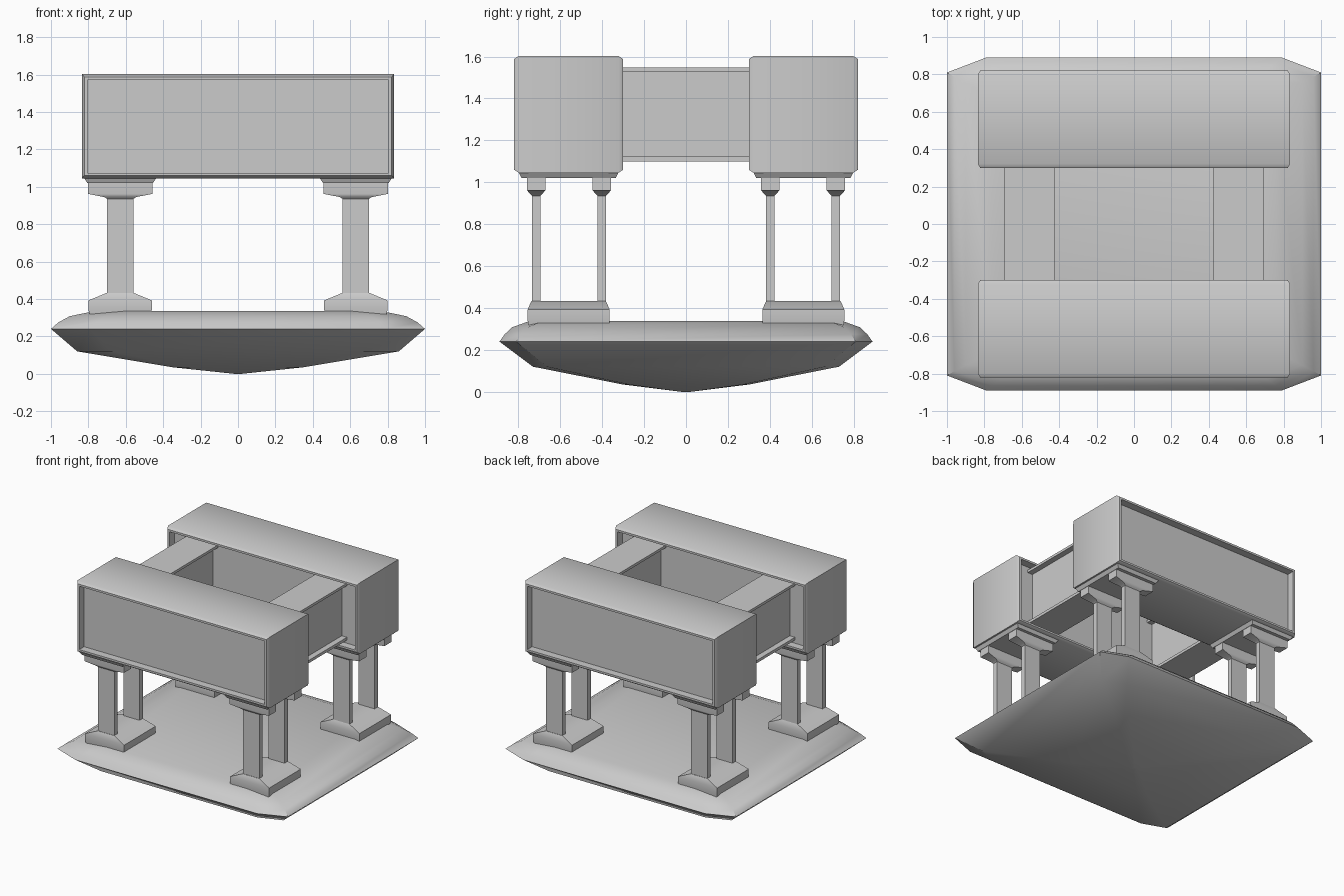
import bpy, bmesh, math

if "Cube" in bpy.data.objects:
    bpy.data.objects.remove(bpy.data.objects["Cube"])


def loft(name, rings, angle=40):
    """Skin a list of equal-length vertex rings and cap both ends."""
    bm = bmesh.new()
    loops = [[bm.verts.new(p) for p in r] for r in rings]
    for a, b in zip(loops, loops[1:]):
        n = len(a)
        for i in range(n):
            j = (i + 1) % n
            bm.faces.new((a[i], a[j], b[j], b[i]))
    bm.faces.new(loops[0])
    bm.faces.new(loops[-1])
    bmesh.ops.recalc_face_normals(bm, faces=bm.faces)
    me = bpy.data.meshes.new(name)
    bm.to_mesh(me)
    bm.free()
    ob = bpy.data.objects.new(name, me)
    bpy.context.collection.objects.link(ob)
    bpy.ops.object.select_all(action='DESELECT')
    ob.select_set(True)
    bpy.context.view_layer.objects.active = ob
    bpy.ops.object.shade_smooth_by_angle(angle=math.radians(angle))
    return ob


def rect_z(cx, cy, hx, hy, z):
    return [(cx - hx, cy - hy, z), (cx + hx, cy - hy, z),
            (cx + hx, cy + hy, z), (cx - hx, cy + hy, z)]


def rect_y(y, hx, z0, z1):
    return [(-hx, y, z0), (hx, y, z0), (hx, y, z1), (-hx, y, z1)]


def rect_x(x, hy, z0, z1):
    return [(x, -hy, z0), (x, hy, z0), (x, hy, z1), (x, -hy, z1)]


def octagon(hx, hy, z):
    cx, cy = hx * 0.21, hy * 0.09
    return [(-hx, -hy + cy, z), (-hx + cx, -hy, z), (hx - cx, -hy, z), (hx, -hy + cy, z),
            (hx, hy - cy, z), (hx - cx, hy, z), (-hx + cx, hy, z), (-hx, hy - cy, z)]


# Base slab with a shallow keel underneath
loft("base_platform", [octagon(*r) for r in (
    (0.02, 0.02, 0.0), (0.35, 0.30, 0.035), (0.86, 0.73, 0.12), (1.0, 0.89, 0.24),
    (0.96, 0.865, 0.275), (0.90, 0.83, 0.308), (0.76, 0.75, 0.337))])

# Long boxes, recessed on both long faces inside a thin rim
half = [(0.20, 0.805, 1.075, 1.572), (0.26, 0.805, 1.075, 1.572),
        (0.26, 0.822, 1.06, 1.588), (0.238, 0.835, 1.045, 1.603)]
for side, sy in (("front", -1), ("back", 1)):
    c = sy * 0.56
    loft(side + "_box",
         [rect_y(c - d, *r) for d, *r in half] +
         [rect_y(c + d, *r) for d, *r in reversed(half)])

# Channel beams joining the two boxes
prof = [(0.09, 0.37, 1.122, 1.527), (0.135, 0.37, 1.122, 1.527), (0.135, 0.38, 1.10, 1.547)]
for side, sx in (("left", -1), ("right", 1)):
    c = sx * 0.56
    loft(side + "_beam",
         [rect_x(c - d, *r) for d, *r in prof] +
         [rect_x(c + d, *r) for d, *r in reversed(prof)])

# Four supports: foot block, pair of flat legs with flared heads, top plate
for side, sx in (("left", -1), ("right", 1)):
    for end, sy in (("front", -1), ("back", 1)):
        tag = f"{end}_{side}"
        x, y = sx * 0.63, sy * 0.56
        loft(tag + "_foot", [rect_z(x, y, *r) for r in (
            (0.16, 0.19, 0.30), (0.17, 0.196, 0.345), (0.17, 0.196, 0.392), (0.072, 0.178, 0.433))], 25)
        for part, ly in (("outer", 0.715), ("inner", 0.402)):
            loft(f"{tag}_{part}_leg", [rect_z(x, sy * ly, *r) for r in (
                (0.07, 0.02, 0.42), (0.07, 0.02, 0.935), (0.085, 0.03, 0.945),
                (0.172, 0.044, 0.962), (0.172, 0.044, 1.03))])
        loft(tag + "_top_plate", [rect_z(x, y, *r) for r in (
            (0.175, 0.225, 1.02), (0.195, 0.24, 1.05))])
